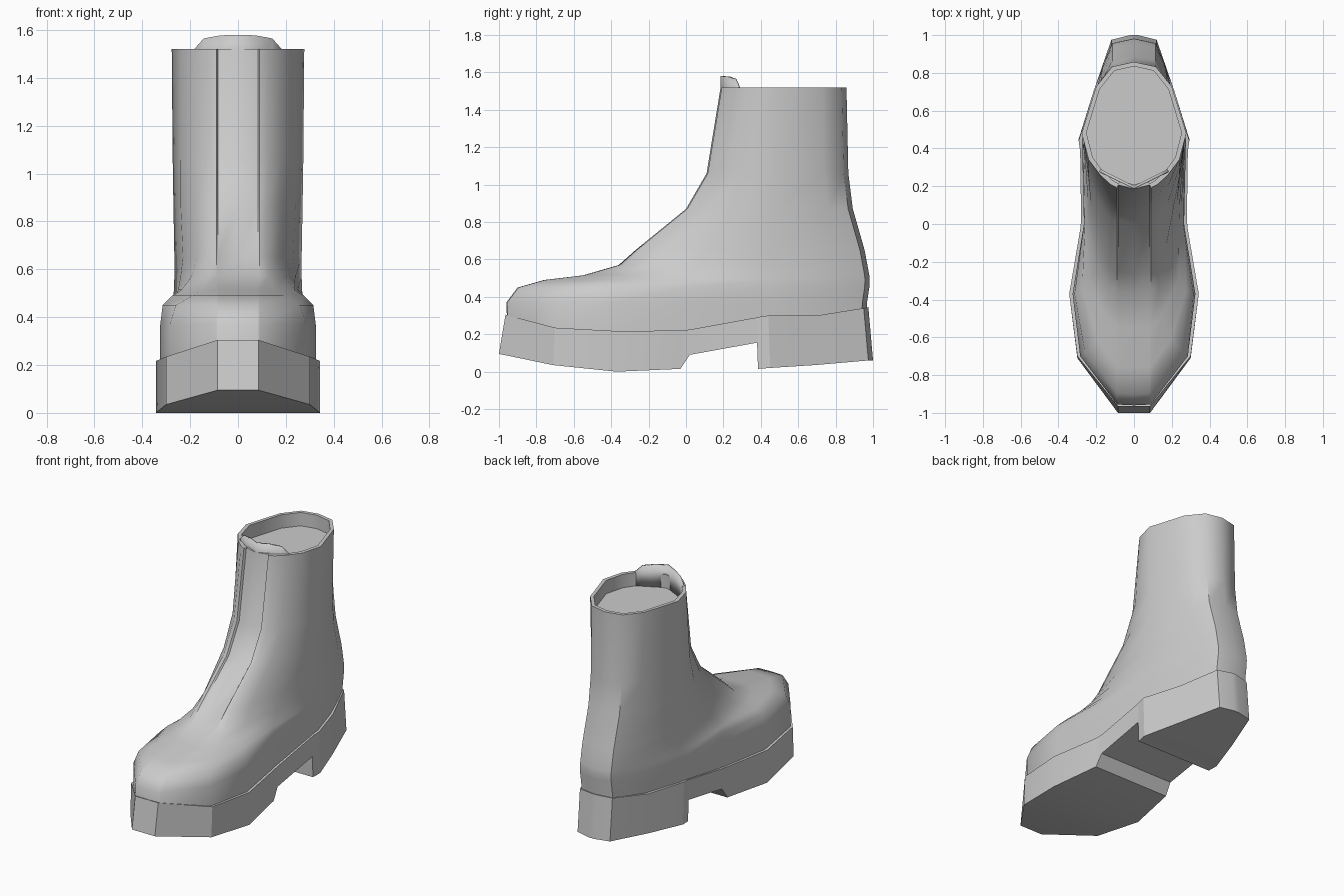
import bpy, bmesh

if "Cube" in bpy.data.objects:
    bpy.data.objects.remove(bpy.data.objects["Cube"])


def make_object(name, verts, faces, angle=0.6):
    bm = bmesh.new()
    vs = [bm.verts.new(v) for v in verts]
    for f in faces:
        bm.faces.new([vs[i] for i in f])
    bmesh.ops.recalc_face_normals(bm, faces=bm.faces)
    mesh = bpy.data.meshes.new(name)
    bm.to_mesh(mesh)
    bm.free()
    ob = bpy.data.objects.new(name, mesh)
    bpy.context.collection.objects.link(ob)
    bpy.ops.object.select_all(action='DESELECT')
    ob.select_set(True)
    bpy.context.view_layer.objects.active = ob
    bpy.ops.object.shade_smooth_by_angle(angle=angle)
    return ob


def loft(name, rings, angle=0.6):
    """Skin closed rings of equal point count and cap both ends."""
    n = len(rings[0])
    verts = [p for r in rings for p in r]
    faces = [(k * n + i, k * n + (i + 1) % n,
              (k + 1) * n + (i + 1) % n, (k + 1) * n + i)
             for k in range(len(rings) - 1) for i in range(n)]
    faces.append(list(range(n))[::-1])
    faces.append([(len(rings) - 1) * n + i for i in range(n)])
    return make_object(name, verts, faces, angle)


# Sole: stations from toe to heel (bottom y, bottom z, top y, top z, half width)
stations = [
    (-1.0, .095, -.965, .305, .085),
    (-.71, .035, -.70, .235, .30),
    (-.37, 0, -.37, .217, .343),
    (-.03, .015, -.03, .22, .285),
    (.02, .09, .02, .225, .28),
    (.38, .155, .38, .29, .285),
    (.385, .015, .385, .292, .285),
    (.45, .02, .44, .30, .293),
    (.70, .036, .70, .30, .215),
    (.975, .06, .95, .34, .12),
    (1.0, .06, .975, .345, .02),
]
loft("sole", [[(-w, yb, zb), (w, yb, zb), (w, yt, zt), (-w, yt, zt)]
              for yb, zb, yt, zt, w in stations], 0.35)

# Upper: levels (z, front y, four side points as y and half width, back y)
levels = [
    (.20, -.955, -.70, .285, -.37, .325, 0, .265, .45, .275, .962),
    (.37, -.96, -.70, .285, -.37, .325, 0, .265, .45, .275, .968),
    (.45, -.90, -.68, .26, -.37, .315, 0, .265, .45, .275, .98),
    (.49, -.76, -.62, .19, -.35, .275, 0, .26, .45, .27, .982),
    (.515, -.55, -.48, .15, -.30, .235, .02, .25, .45, .268, .98),
    (.57, -.36, -.33, .13, -.20, .195, .06, .24, .45, .266, .97),
    (.65, -.27, -.24, .12, -.12, .17, .12, .23, .45, .266, .955),
    (.87, 0, .02, .12, .10, .175, .25, .24, .47, .27, .892),
    (1.06, .11, .135, .125, .20, .18, .30, .24, .48, .273, .868),
    (1.52, .185, .21, .125, .26, .18, .34, .24, .48, .277, .858),
]


def upper_ring(lv):
    z, yf, y1, w1, y2, w2, y3, w3, y4, w4, yb = lv
    step = .022 if z > .6 else .004      # groove where the side panel meets the tongue
    half = [(.083, yf + step), (.09, yf + .006), (w1, y1), (w2, y2), (w3, y3), (w4, y4),
            (.15 + .05 * (z - .2) / 1.32, yb - .13), (.115, yb - .025)]
    return ([(0, yf, z)] + [(x, y, z) for x, y in half] + [(0, yb, z)]
            + [(-x, y, z) for x, y in reversed(half)])


rings = [upper_ring(lv) for lv in levels]
# Rim thickness and the closed floor inside the opening
for z in (1.52, 1.43):
    rings.append([(x * .91, .52 + (y - .52) * .93, z) for x, y, _ in rings[9]])
loft("upper", rings, 0.75)

# Tongue tip standing above the front of the rim
tip = [(-.18, 1.52), (-.14, 1.565), (-.07, 1.578), (0, 1.58),
       (.07, 1.578), (.14, 1.565), (.18, 1.52)]
verts = []
for x, z in tip:
    y = .193 + .5 * abs(x)
    verts += [(x, y, 1.43), (x, y, z)]
tongue = make_object("tongue", verts, [(2 * i, 2 * i + 2, 2 * i + 3, 2 * i + 1)
                                       for i in range(6)])
thick = tongue.modifiers.new("thickness", 'SOLIDIFY')
thick.thickness = .015
thick.offset = 0
